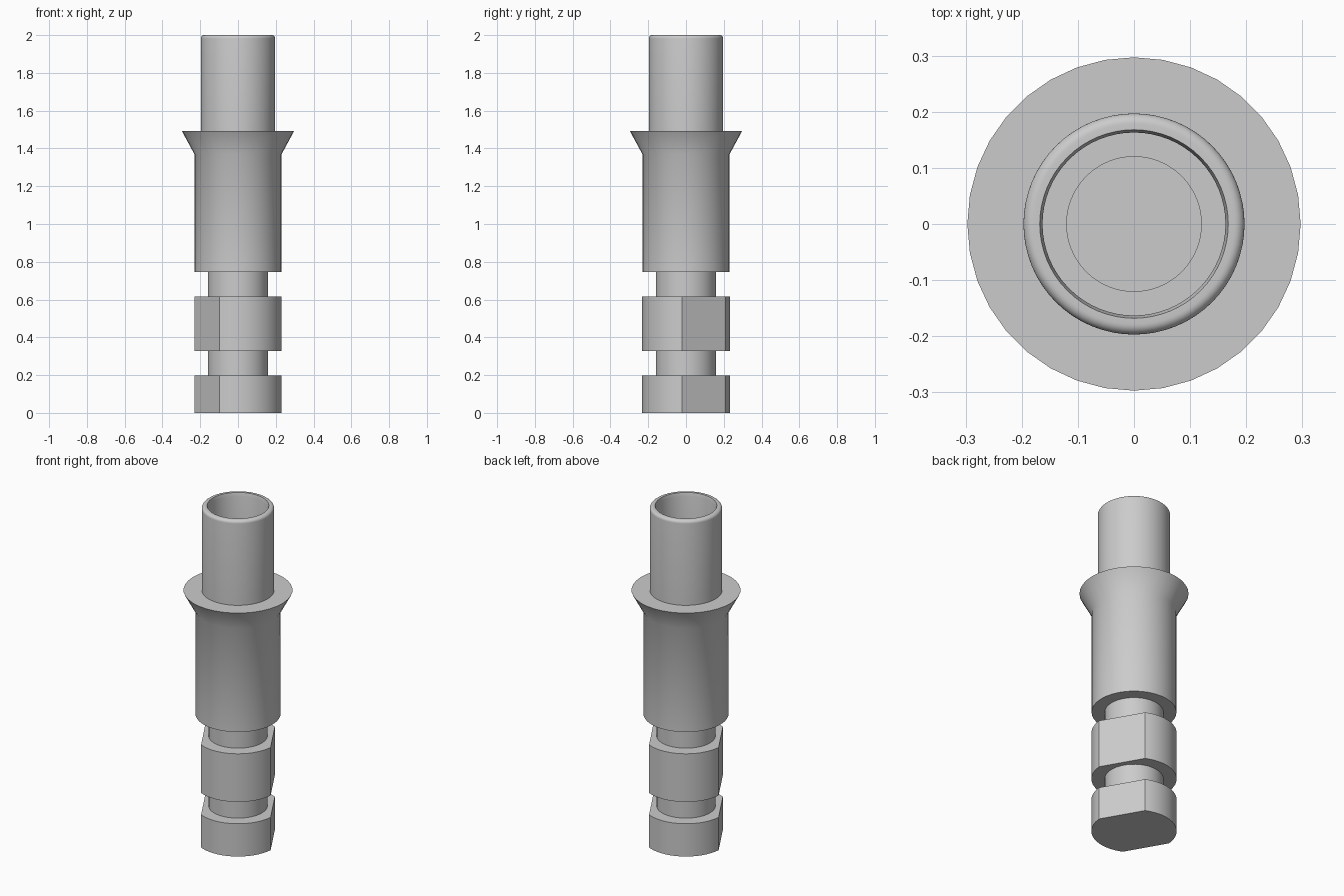
import bpy
import bmesh
import math
from mathutils import Vector

if "Cube" in bpy.data.objects:
    bpy.data.objects.remove(bpy.data.objects["Cube"], do_unlink=True)

# Plain grey metal
GREY = (0.6, 0.6, 0.6, 1.0)
metal = bpy.data.materials.new("grey_metal")
metal.use_nodes = True
metal.diffuse_color = GREY
metal.node_tree.nodes["Principled BSDF"].inputs["Base Color"].default_value = GREY

FLAT_ANGLE = math.radians(30)
FLAT_DISTANCE = 0.19


def lathe(name, profile, segments, flats=False):
    """Turn an (r, z) profile, starting and ending on the axis, around z."""
    bm = bmesh.new()
    verts = [bm.verts.new((r, 0, z)) for r, z in profile]
    edges = [bm.edges.new(pair) for pair in zip(verts, verts[1:])]
    bmesh.ops.spin(bm, geom=verts + edges, axis=(0, 0, 1), cent=(0, 0, 0),
                   angle=math.tau, steps=segments, use_merge=True)
    bmesh.ops.remove_doubles(bm, verts=bm.verts, dist=1e-5)

    # Mill two opposite flats
    if flats:
        normal = Vector((math.cos(FLAT_ANGLE), math.sin(FLAT_ANGLE), 0))
        for n in (normal, -normal):
            cut = bmesh.ops.bisect_plane(
                bm, geom=bm.verts[:] + bm.edges[:] + bm.faces[:],
                plane_co=n * FLAT_DISTANCE, plane_no=n, clear_outer=True)
            rim = [e for e in cut["geom_cut"] if isinstance(e, bmesh.types.BMEdge)]
            bmesh.ops.contextual_create(bm, geom=rim)

    bmesh.ops.recalc_face_normals(bm, faces=bm.faces)
    mesh = bpy.data.meshes.new(name)
    bm.to_mesh(mesh)
    bm.free()
    mesh.materials.append(metal)
    obj = bpy.data.objects.new(name, mesh)
    bpy.context.collection.objects.link(obj)
    bpy.ops.object.select_all(action="DESELECT")
    obj.select_set(True)
    bpy.context.view_layer.objects.active = obj
    bpy.ops.object.shade_smooth_by_angle(angle=math.radians(30))
    return obj


def disc(name, radius, bottom, top, segments, flats=False):
    return lathe(name, [(0, bottom), (radius, bottom), (radius, top), (0, top)],
                 segments, flats)


# Flatted collars with round necks above them
disc("bottom_collar", 0.232, 0, 0.197, 72, flats=True)
disc("lower_neck", 0.16, 0.197, 0.328, 48)
disc("middle_collar", 0.232, 0.328, 0.617, 72, flats=True)
disc("upper_neck", 0.16, 0.617, 0.747, 48)

# Main body flaring out to the flange
lathe("flared_body", [(0, 0.747), (0.231, 0.747), (0.231, 1.37),
                      (0.297, 1.492), (0, 1.492)], 36)

# Hollow tube with a rounded rim and a stepped bore
outer, bore, corner = 0.197, 0.163, 0.018
rim = [(outer - corner + corner * math.cos(a), 2 - corner + corner * math.sin(a))
       for a in (math.radians(d) for d in range(0, 91, 15))]
lathe("top_tube", [(0, 1.492), (outer, 1.492)] + rim
      + [(0.168, 2), (bore, 1.98), (bore, 1.55), (0.12, 1.55),
         (0.12, 1.51), (0, 1.51)], 64)
